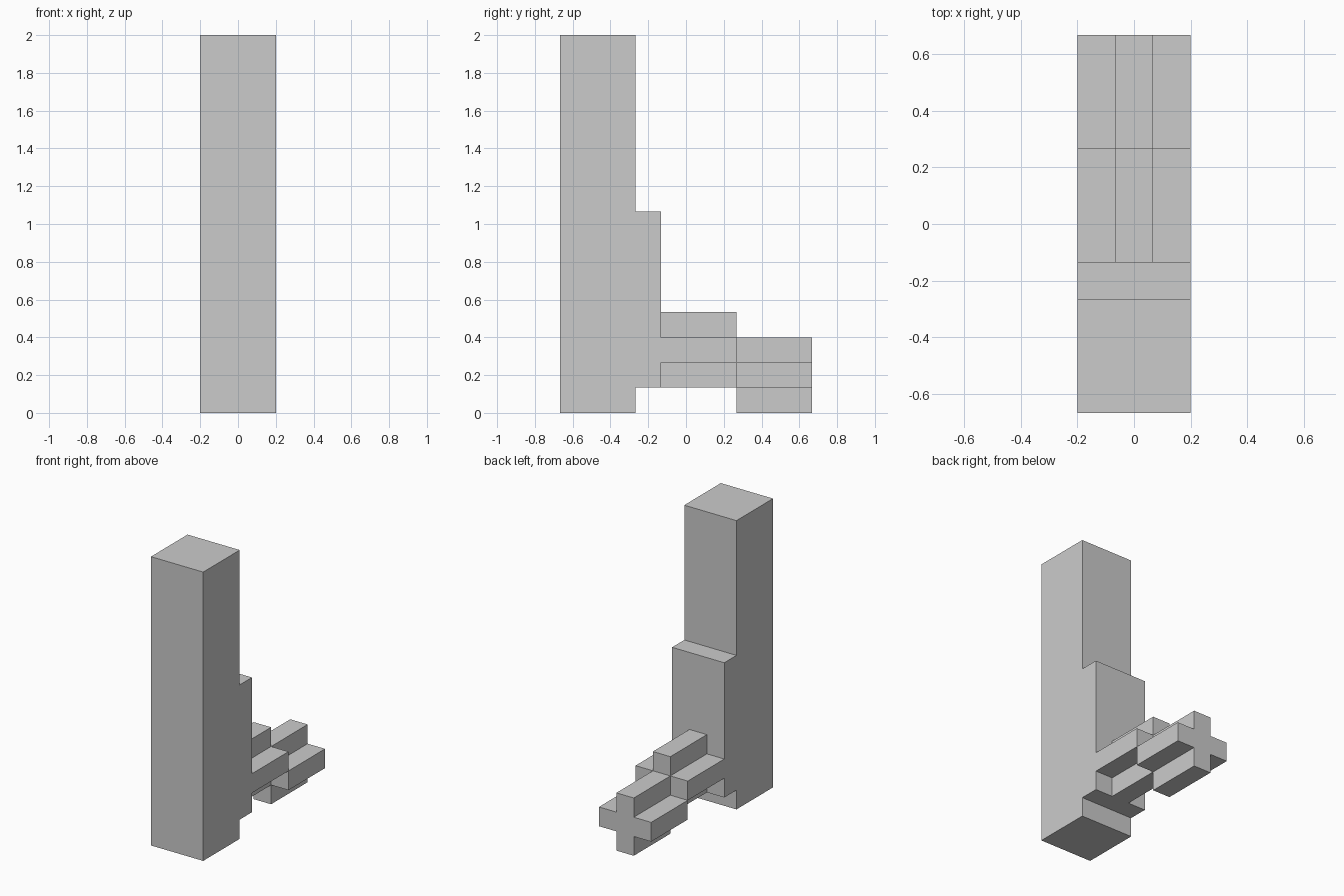
import bpy, bmesh
from mathutils import Matrix, Vector

if "Cube" in bpy.data.objects:
    bpy.data.objects.remove(bpy.data.objects["Cube"])

U = 2 / 15  # grid unit: the model is 15 units tall, 10 deep, 3 wide


def extrude(name, points, direction):
    """Extrude a flat outline into a closed solid (in grid units)."""
    bm = bmesh.new()
    face = bm.faces.new([bm.verts.new(p) for p in points])
    grown = bmesh.ops.extrude_face_region(bm, geom=[face], use_keep_orig=True)
    verts = [g for g in grown["geom"] if isinstance(g, bmesh.types.BMVert)]
    bmesh.ops.translate(bm, verts=verts, vec=Vector(direction))
    bmesh.ops.recalc_face_normals(bm, faces=bm.faces)
    mesh = bpy.data.meshes.new(name)
    bm.to_mesh(mesh)
    bm.free()
    obj = bpy.data.objects.new(name, mesh)
    bpy.context.collection.objects.link(obj)
    return obj


def cross_bar(name, y, z):
    """Plus-shaped bar, three units long, centred at height z."""
    corner = [(1.5, 0.5), (0.5, 0.5), (0.5, 1.5)]
    outline = []
    for _ in range(4):
        outline += corner
        corner = [(-b, a) for a, b in corner]
    return extrude(name, [(a, y, z + b) for a, b in outline], (0, 3, 0))


# Tall column with the raised slab on its back
side = [(-5, 0), (-2, 0), (-2, 1), (-1, 1), (-1, 8), (-2, 8), (-2, 15), (-5, 15)]
body = extrude("column_with_arm", [(-1.5, y, z) for y, z in side], (3, 0, 0))

# Two stepped cross-section bars forming the arm
bars = [cross_bar("inner_cross_bar", -1, 2.5), cross_bar("outer_cross_bar", 2, 1.5)]

# Fuse into one skin
for bar in bars:
    mod = body.modifiers.new("join", "BOOLEAN")
    mod.operation = "UNION"
    mod.solver = "EXACT"
    mod.object = bar
    bpy.context.view_layer.objects.active = body
    bpy.ops.object.modifier_apply(modifier=mod.name)
    bpy.data.objects.remove(bar)

# Convert grid units to final size
body.data.transform(Matrix.Scale(U, 4))
